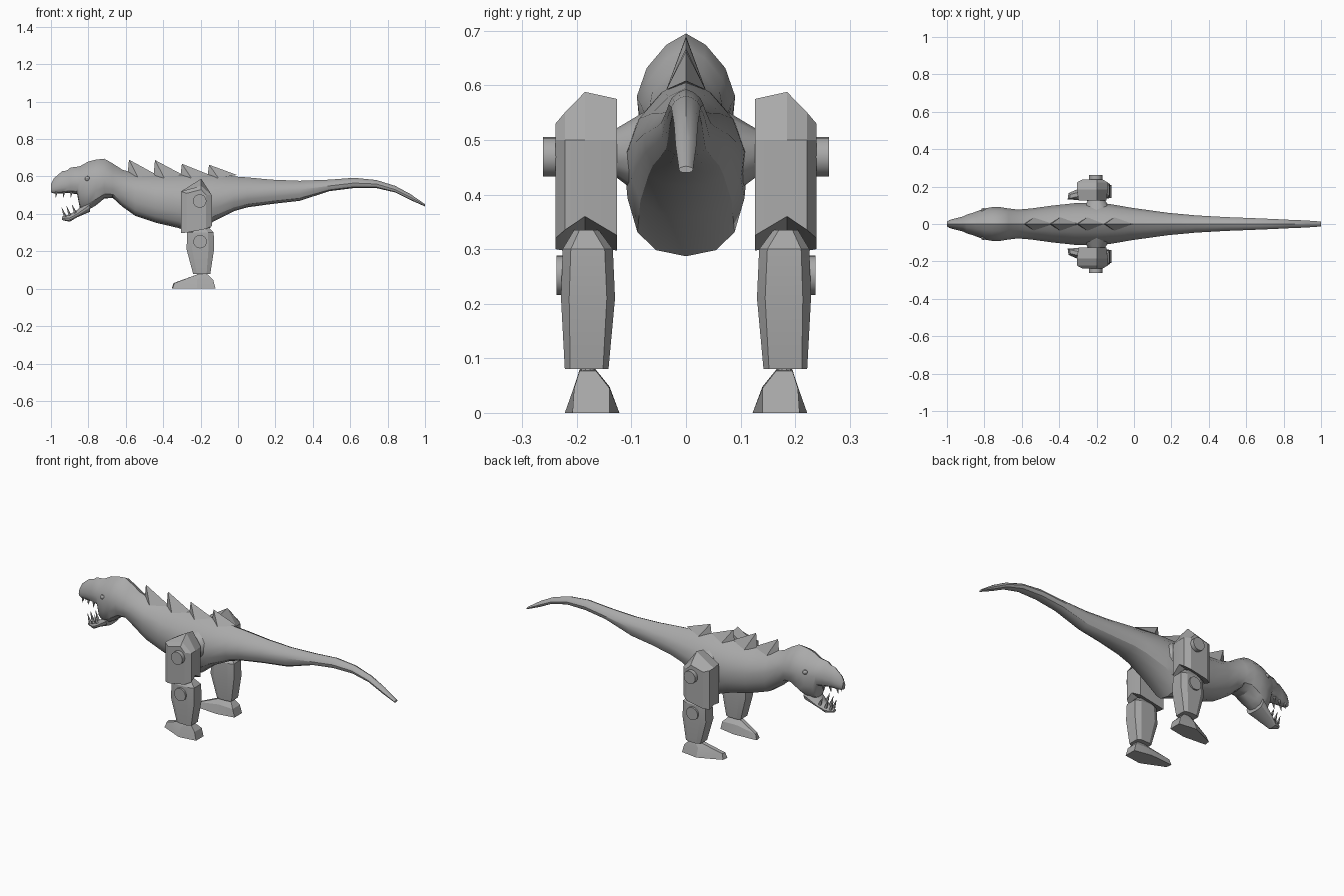
import bpy, bmesh, math
from mathutils import Vector

if "Cube" in bpy.data.objects:
    bpy.data.objects.remove(bpy.data.objects["Cube"])

grey = bpy.data.materials.new("stone_grey")
grey.diffuse_color = (0.40, 0.40, 0.40, 1)
grey.use_nodes = True
grey.node_tree.nodes["Principled BSDF"].inputs["Base Color"].default_value = grey.diffuse_color


def finish(name, bm, angle=30):
    bmesh.ops.recalc_face_normals(bm, faces=bm.faces)
    me = bpy.data.meshes.new(name)
    bm.to_mesh(me)
    bm.free()
    me.materials.append(grey)
    ob = bpy.data.objects.new(name, me)
    bpy.context.collection.objects.link(ob)
    bpy.ops.object.select_all(action='DESELECT')
    ob.select_set(True)
    bpy.context.view_layer.objects.active = ob
    bpy.ops.object.shade_smooth_by_angle(angle=math.radians(angle))
    return ob


def loft(name, rings, angle=30):
    """Skin a list of equal-length closed rings and cap both ends."""
    bm = bmesh.new()
    vs = [[bm.verts.new(p) for p in r] for r in rings]
    n = len(vs[0])
    for a, b in zip(vs, vs[1:]):
        for i in range(n):
            j = (i + 1) % n
            bm.faces.new((a[i], a[j], b[j], b[i]))
    bm.faces.new(vs[0])
    bm.faces.new(vs[-1])
    return finish(name, bm, angle)


def rod(name, a, b, r1, r2, sides=16):
    """Cylinder or cone between two points."""
    a, b = Vector(a), Vector(b)
    d = b - a
    bm = bmesh.new()
    bmesh.ops.create_cone(bm, cap_ends=True, segments=sides, radius1=r1, radius2=r2, depth=d.length)
    bm.transform(d.to_track_quat('Z', 'Y').to_matrix().to_4x4())
    bmesh.ops.translate(bm, verts=bm.verts, vec=(a + b) / 2)
    return finish(name, bm)


# Half cross-section: fraction of half width, fraction of height from the middle line
HALF = [(0, 1), (.4, .82), (.8, .45), (1, 0), (.94, -.42), (.78, -.76), (.48, -.94), (0, -1)]
SECTION = HALF + [(-y, z) for y, z in HALF[-2:0:-1]]


def station(x, top, mid, bot, hw):
    return [(x, y * hw, mid + z * (top - mid if z > 0 else mid - bot)) for y, z in SECTION]


# Body from snout to tail tip: x, top, widest height, bottom, half width
BODY = [
    (-1.0, .56, .535, .515, .012), (-.985, .59, .545, .51, .022), (-.94, .628, .56, .51, .034),
    (-.915, .632, .56, .512, .040), (-.895, .648, .57, .51, .05), (-.86, .652, .575, .505, .06),
    (-.845, .655, .57, .43, .066), (-.80, .68, .575, .422, .083), (-.76, .69, .58, .445, .09),
    (-.715, .695, .58, .482, .09), (-.67, .67, .565, .486, .083), (-.62, .637, .55, .44, .077),
    (-.55, .615, .52, .39, .083), (-.44, .608, .49, .353, .098), (-.32, .61, .475, .325, .111),
    (-.22, .612, .47, .287, .114), (-.13, .612, .48, .36, .107), (-.02, .60, .50, .415, .088),
    (.05, .595, .51, .435, .078), (.18, .583, .52, .453, .060), (.33, .577, .53, .47, .046),
    (.49, .583, .55, .522, .037), (.62, .593, .565, .538, .032), (.74, .581, .56, .538, .027),
    (.84, .55, .53, .515, .022), (.92, .507, .49, .475, .019), (1.0, .452, .447, .44, .013)]
loft("body", [station(*s) for s in BODY], 32)

# Lower jaw hanging open
JAW = [(-.94, .385, .376, .367, .013), (-.90, .398, .378, .358, .03),
       (-.86, .42, .40, .382, .045), (-.79, .49, .45, .412, .066)]
loft("lower_jaw", [station(*s) for s in JAW])

# Teeth and eyes
for s in (1, -1):
    for x, y, z, h in ((-.925, .014, .385, .05), (-.90, .022, .392, .055), (-.87, .032, .405, .045)):
        rod("lower_tooth", (x, s * y, z), (x - .018, s * y, z + h), .009, .0005, 5)
    for x, y in ((-.97, .015), (-.93, .022), (-.89, .032)):
        rod("upper_tooth", (x, s * y, .518), (x - .004, s * y, .488), .008, .0005, 5)
    bm = bmesh.new()
    bmesh.ops.create_uvsphere(bm, u_segments=10, v_segments=6, radius=.014)
    bmesh.ops.translate(bm, verts=bm.verts, vec=(-.805, s * .072, .588))
    finish("eye", bm)

# Swept spines along the back
for x, z in ((-.583, .69), (-.444, .688), (-.30, .668), (-.155, .663)):
    bm = bmesh.new()
    peak, front, left, right, rear = [bm.verts.new(p) for p in (
        (x, 0, z), (x - .008, 0, .60), (x + .05, .036, .592), (x + .05, -.036, .592), (x + .15, 0, .608))]
    for f in ((peak, front, left), (peak, right, front), (peak, left, rear), (peak, rear, right),
              (front, right, rear, left)):
        bm.faces.new(f)
    finish("back_spine", bm, 10)


def thigh_slice(y, inset, top, back, front):
    """Five-sided plate outline with a gabled top."""
    return [(-.305 + inset, y, front), (-.305 + inset, y, min(.52, top - .02)), (-.197, y, top),
            (-.14 - inset, y, min(.50, top - .03)), (-.14 - inset, y, back)]


# Legs
for s in (1, -1):
    def side(rings):
        return [[(x, s * y, z) for x, y, z in r] for r in rings]

    def box_ring(z, x0, x1, y0, y1, c):
        """Horizontal octagon with corner cut c."""
        return [(x0 + c, y0, z), (x1 - c, y0, z), (x1, y0 + c * .5, z), (x1, y1 - c * .5, z),
                (x1 - c, y1, z), (x0 + c, y1, z), (x0, y1 - c * .5, z), (x0, y0 + c * .5, z)]

    rod("hip_joint", (-.2, s * .075, .475), (-.2, s * .13, .478), .08, .043, 12)
    loft("thigh", side([
        thigh_slice(.126, .008, .575, .325, .297), thigh_slice(.185, 0, .588, .36, .31),
        thigh_slice(.222, 0, .55, .335, .297), thigh_slice(.239, .03, .53, .32, .30)]), 15)
    rod("hip_disc", (-.205, s * .23, .469), (-.205, s * .262, .469), .036, .036, 20)
    shin = [box_ring(.08, -.24, -.148, .142, .222, .02), box_ring(.21, -.275, -.128, .13, .229, .03),
            box_ring(.30, -.272, -.13, .134, .226, .03), box_ring(.335, -.235, -.165, .16, .205, .02)]
    loft("shin", side(shin), 15)
    rod("knee_disc", (-.203, s * .215, .252), (-.203, s * .237, .252), .036, .036, 20)
    rod("ankle", (-.185, s * .18, .055), (-.185, s * .18, .09), .014, .014, 10)
    # Foot: pointed sole, raised instep, narrow ankle seat
    foot = [
        [(-.12, .14, 0), (-.12, .208, 0), (-.22, .222, 0), (-.35, .165, 0), (-.355, .132, 0), (-.22, .122, 0)],
        [(-.132, .14, .045), (-.132, .205, .045), (-.22, .205, .048), (-.34, .158, .03),
         (-.345, .137, .03), (-.22, .14, .048)],
        [(-.162, .165, .077), (-.162, .195, .077), (-.185, .195, .079), (-.208, .192, .08),
         (-.208, .167, .08), (-.185, .165, .079)]]
    loft("foot", side(foot), 15)
